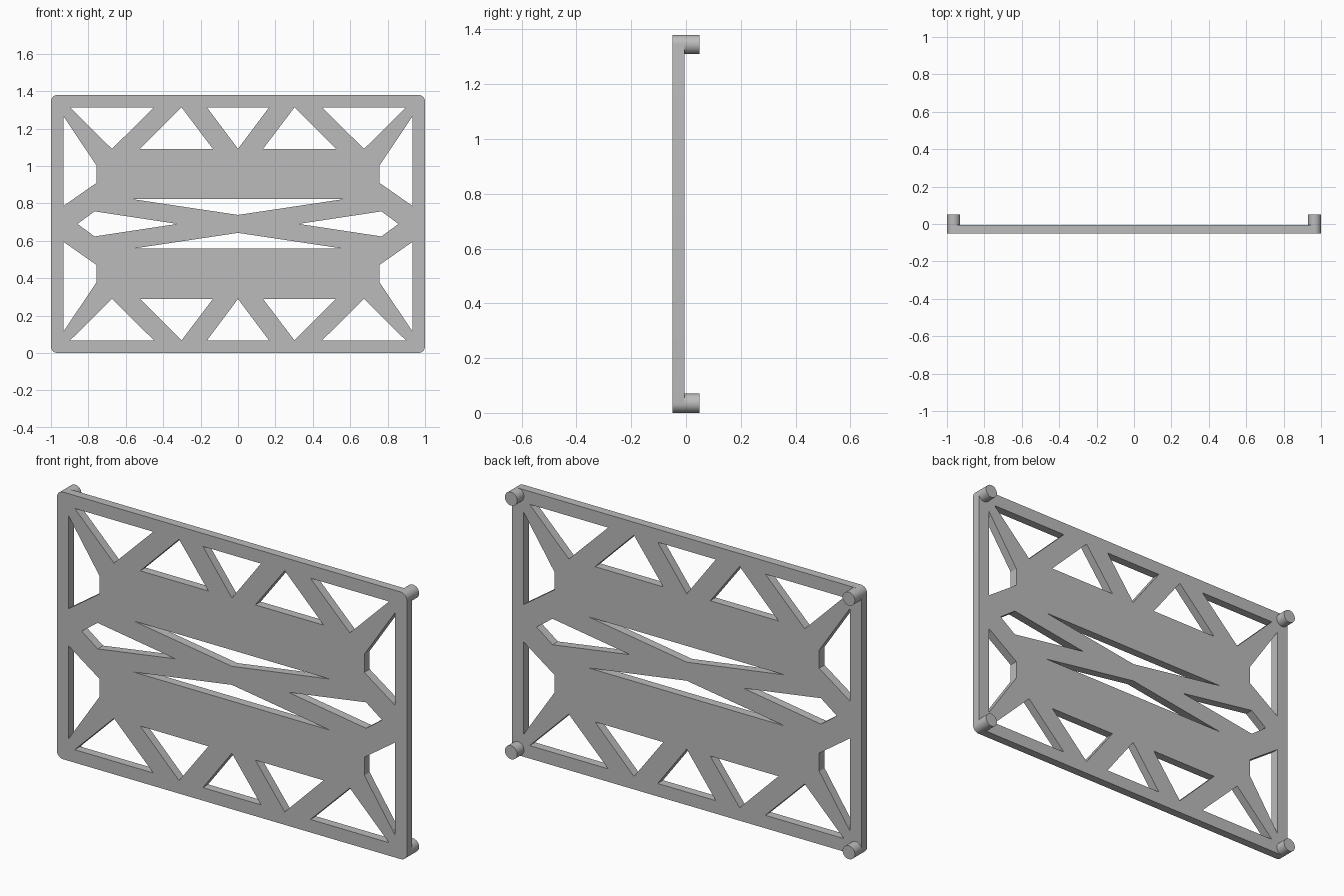
import bpy
import bmesh
from math import cos, sin, pi, radians

cube = bpy.data.objects.get("Cube")
if cube:
    bpy.data.objects.remove(cube, do_unlink=True)

HALF_W, HALF_H = 1.0, 0.69
RADIUS = 0.035
FRONT, BACK, PEG_END = -0.05, -0.006, 0.05

grey = bpy.data.materials.new("mid grey")
grey.use_nodes = True
grey.diffuse_color = (0.5, 0.5, 0.5, 1)
grey.node_tree.nodes["Principled BSDF"].inputs["Base Color"].default_value = (0.5, 0.5, 0.5, 1)


def flip(points, sx, sz):
    return [(x * sx, z * sz) for x, z in points]


def rounded_outline(steps=8):
    points = []
    for corner, (sx, sz) in enumerate([(1, 1), (-1, 1), (-1, -1), (1, -1)]):
        for i in range(steps + 1):
            a = (corner + i / steps) * pi / 2
            points.append((sx * (HALF_W - RADIUS) + RADIUS * cos(a),
                           sz * (HALF_H - RADIUS) + RADIUS * sin(a)))
    return points


def finish(obj):
    obj.data.materials.clear()
    obj.data.materials.append(grey)
    bpy.ops.object.select_all(action='DESELECT')
    obj.select_set(True)
    bpy.context.view_layer.objects.active = obj
    bpy.ops.object.shade_smooth_by_angle(angle=radians(30))


# Openings, measured from the panel centre
TOP, BASE = 0.623, 0.401
quarter_holes = [
    [(0.898, TOP), (0.449, TOP), (0.674, BASE)],                        # corner triangle
    [(0.524, BASE), (0.134, BASE), (0.302, TOP)],                       # upright triangle
    [(0.933, 0.575), (0.757, 0.313), (0.757, 0.219), (0.933, 0.096)],   # side opening
]
half_holes = [
    [(-0.166, TOP), (0.166, TOP), (0, BASE)],                           # centre triangle
    [(-0.561, 0.132), (0.561, 0.132), (0, 0.048)],                      # long slot
]
side_diamond = [(0.858, 0), (0.767, 0.067), (0.324, 0), (0.767, -0.067)]

loops = [rounded_outline()]
for sz in (1, -1):
    loops += [flip(h, 1, sz) for h in half_holes]
    for sx in (1, -1):
        loops += [flip(h, sx, sz) for h in quarter_holes]
loops += [flip(side_diamond, sx, 1) for sx in (1, -1)]

# Flat truss panel: filled outline with openings, extruded
curve = bpy.data.curves.new("panel", 'CURVE')
curve.dimensions = '2D'
curve.fill_mode = 'BOTH'
curve.extrude = (BACK - FRONT) / 2
for loop in loops:
    spline = curve.splines.new('POLY')
    spline.points.add(len(loop) - 1)
    for point, (x, z) in zip(spline.points, loop):
        point.co = (x, z, 0, 1)
    spline.use_cyclic_u = True
panel = bpy.data.objects.new("panel", curve)
bpy.context.collection.objects.link(panel)
panel.rotation_euler = (pi / 2, 0, 0)
panel.location = (0, (FRONT + BACK) / 2, HALF_H)
bpy.ops.object.select_all(action='DESELECT')
panel.select_set(True)
bpy.context.view_layer.objects.active = panel
bpy.ops.object.convert(target='MESH')
panel = bpy.context.view_layer.objects.active
bm = bmesh.new()
bm.from_mesh(panel.data)
bmesh.ops.remove_doubles(bm, verts=bm.verts, dist=0.0001)
bmesh.ops.recalc_face_normals(bm, faces=bm.faces)
bm.to_mesh(panel.data)
bm.free()
finish(panel)

# Round standoff pegs behind each corner
start = BACK - 0.002
for side, sx in (("left", 1), ("right", -1)):
    for level, sz in (("upper", 1), ("lower", -1)):
        bpy.ops.mesh.primitive_cylinder_add(
            vertices=32, radius=RADIUS, depth=PEG_END - start,
            location=(sx * (HALF_W - RADIUS), (start + PEG_END) / 2,
                      HALF_H + sz * (HALF_H - RADIUS)),
            rotation=(pi / 2, 0, 0))
        peg = bpy.context.object
        peg.name = f"{level}_{side}_peg"
        finish(peg)
